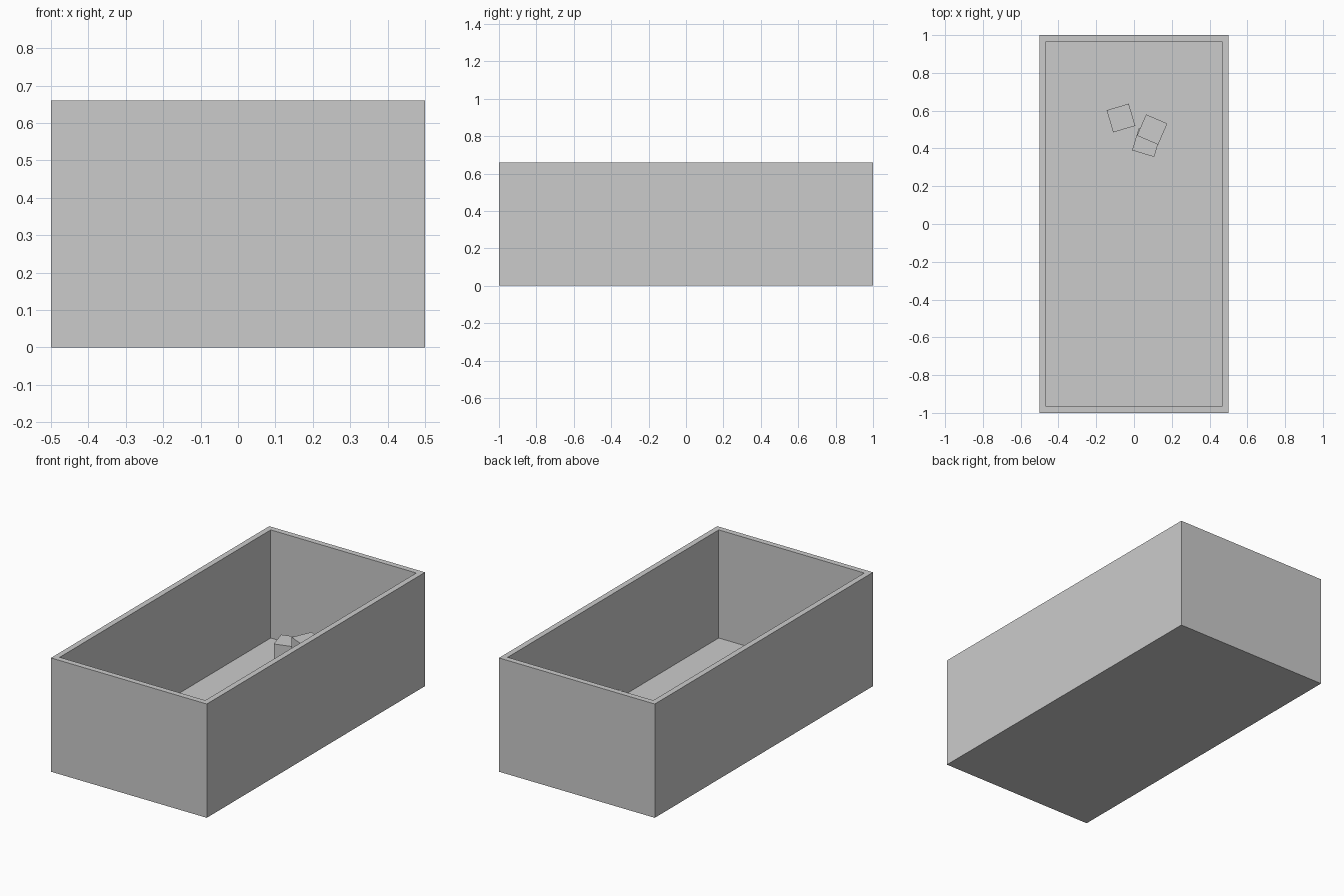
import bpy, bmesh
from math import radians

if "Cube" in bpy.data.objects:
    bpy.data.objects.remove(bpy.data.objects["Cube"])

W, L, H, T = 1.0, 2.0, 0.66, 0.033   # width, length, height, wall thickness


def block(name, x, y, z0, z1, sx, sy, angle=0):
    """Upright block standing from z0 to z1."""
    bpy.ops.mesh.primitive_cube_add(size=1, location=(x, y, (z0 + z1) / 2),
                                    rotation=(0, 0, radians(angle)))
    ob = bpy.context.object
    ob.name = name
    ob.scale = (sx, sy, z1 - z0)
    bpy.ops.object.transform_apply(location=False, rotation=False, scale=True)
    return ob


# open-topped box: inset the top face and push it down to the floor
box = block("open_box", 0, 0, 0, H, W, L)
bm = bmesh.new()
bm.from_mesh(box.data)
top = max(bm.faces, key=lambda f: f.calc_center_median().z)
bmesh.ops.inset_region(bm, faces=[top], thickness=T, use_even_offset=True)
floor = bmesh.ops.extrude_discrete_faces(bm, faces=[top])["faces"][0]
bmesh.ops.translate(bm, verts=floor.verts, vec=(0, 0, T - H))
bmesh.ops.recalc_face_normals(bm, faces=bm.faces)
bm.to_mesh(box.data)
bm.free()

# small square blocks clustered on the floor: x, y, top, angle
blocks = [("left_block", -0.069, 0.561, 0.278, 16.5),
          ("tall_block", 0.096, 0.500, 0.357, -23.4),
          ("low_block", 0.066, 0.431, 0.198, -16.8)]
for name, x, y, z, a in blocks:
    block(name, x, y, T, z, 0.122, 0.122, a)
